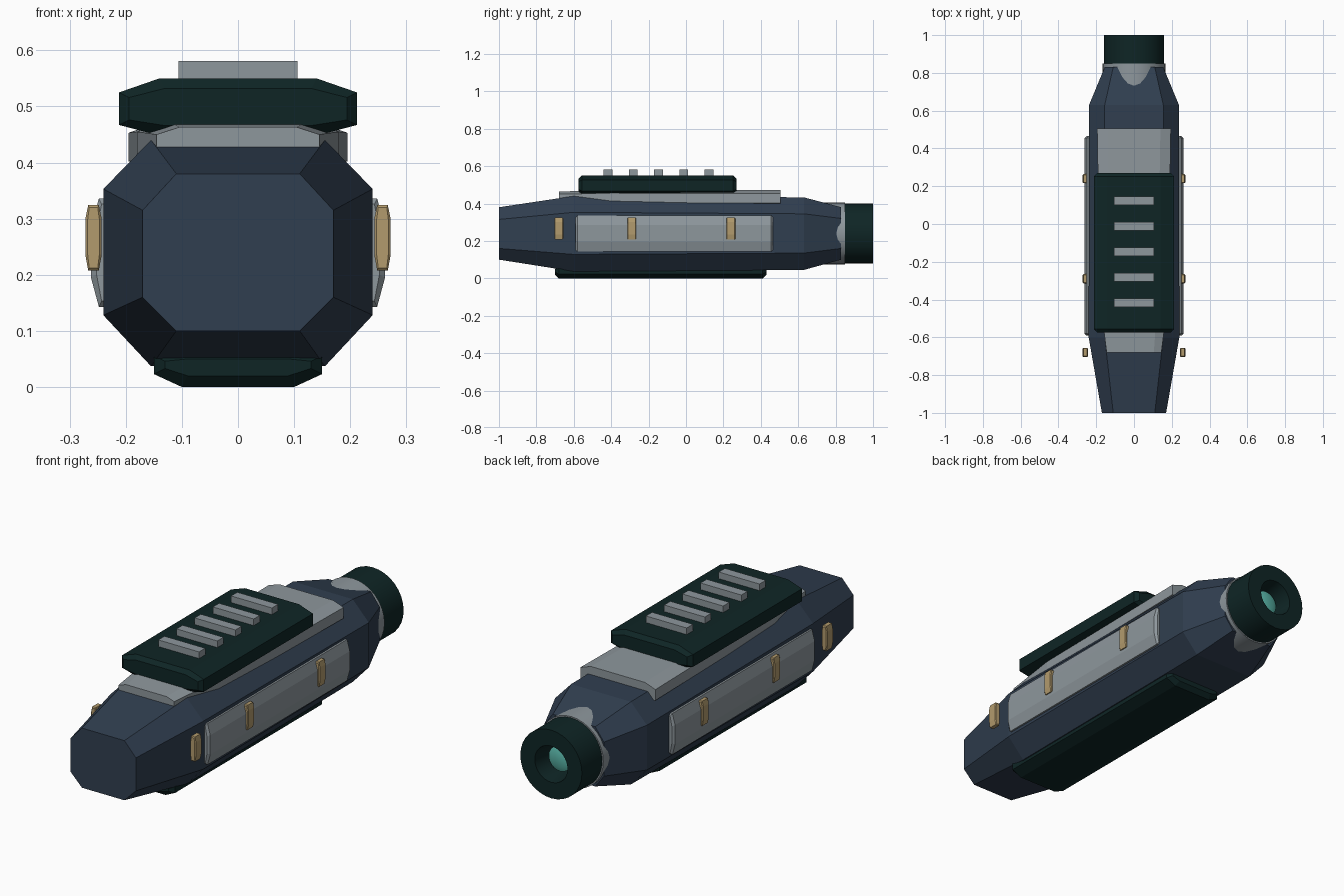
import bpy, bmesh, math

cube = bpy.data.objects.get("Cube")
if cube:
    bpy.data.objects.remove(cube, do_unlink=True)


def material(name, rgb):
    m = bpy.data.materials.new(name)
    m.use_nodes = True
    m.diffuse_color = (*rgb, 1)
    m.node_tree.nodes["Principled BSDF"].inputs["Base Color"].default_value = (*rgb, 1)
    return m


BLUE = material("slate blue", (0.030, 0.049, 0.080))
GREY = material("light grey", (0.27, 0.31, 0.335))
DARK = material("dark green rubber", (0.0045, 0.0185, 0.0185))
GOLD = material("brass", (0.45, 0.33, 0.155))
TEAL = material("teal glass", (0.10, 0.46, 0.39))


def octagon(y, hx, flat, z0, z1, z2, z3, cx=0):
    """Eight-sided section: half width, half flat width, four heights."""
    right = [(flat, z0), (hx, z1), (hx, z2), (flat, z3)]
    left = [(-x, z) for x, z in reversed(right)]
    return [(cx + x, y, z) for x, z in right + left]


def circle(y, r, cz=0.24, n=32):
    return [(r * math.cos(math.tau * i / n), y, cz + r * math.sin(math.tau * i / n))
            for i in range(n)]


def loft(name, rings, mat, closed=False, smooth=False):
    """Skin a row of matching sections, capped or joined end to start."""
    bm = bmesh.new()
    rows = [[bm.verts.new(p) for p in ring] for ring in rings]
    pairs = list(zip(rows, rows[1:]))
    if closed:
        pairs.append((rows[-1], rows[0]))
    else:
        bm.faces.new(rows[0])
        bm.faces.new(rows[-1])
    for a, b in pairs:
        for i in range(len(a)):
            j = (i + 1) % len(a)
            bm.faces.new((a[i], a[j], b[j], b[i]))
    bmesh.ops.recalc_face_normals(bm, faces=bm.faces)
    mesh = bpy.data.meshes.new(name)
    bm.to_mesh(mesh)
    bm.free()
    mesh.materials.append(mat)
    obj = bpy.data.objects.new(name, mesh)
    bpy.context.collection.objects.link(obj)
    if smooth:
        bpy.ops.object.select_all(action="DESELECT")
        obj.select_set(True)
        bpy.context.view_layer.objects.active = obj
        bpy.ops.object.shade_smooth_by_angle(angle=math.radians(30))
    return obj


def slab(name, y0, y1, section, mat, inset):
    """Prism with chamfered ends; section holds the octagon arguments."""
    hx, flat, z0, z1, z2, z3 = section[:6]
    cx = section[6] if len(section) > 6 else 0
    end = (hx - inset, flat - inset / 2, z0 + inset, z1 + inset / 2,
           z2 - inset / 2, z3 - inset)
    return loft(name, [octagon(y0, *end, cx), octagon(y0 + inset, *section),
                       octagon(y1 - inset, *section), octagon(y1, *end, cx)], mat)


# Main body
loft("body", [
    octagon(-1, 0.17, 0.11, 0.10, 0.16, 0.315, 0.38),
    octagon(-0.6, 0.24, 0.155, 0.037, 0.128, 0.353, 0.44),
    octagon(0.63, 0.238, 0.155, 0.045, 0.135, 0.345, 0.433),
    octagon(0.83, 0.155, 0.11, 0.10, 0.16, 0.32, 0.38)], BLUE)

# Eyepiece collar, hollow barrel and lens
loft("collar", [circle(0.68, 0.166), circle(0.85, 0.166)], GREY, smooth=True)
loft("eyepiece", [circle(0.84, 0.16), circle(1, 0.16), circle(1, 0.085),
                  circle(0.93, 0.075), circle(0.84, 0.07)],
     DARK, closed=True, smooth=True)
loft("lens", [circle(0.90, 0.06), circle(0.935, 0.058), circle(0.945, 0.035)], TEAL, smooth=True)

# Top mounting plate, grip pad and ribs
loft("top_plate", [
    octagon(-0.68, 0.145, 0.105, 0.41, 0.42, 0.45, 0.463),
    octagon(-0.4, 0.18, 0.125, 0.395, 0.405, 0.455, 0.475),
    octagon(0.505, 0.195, 0.14, 0.39, 0.402, 0.453, 0.472)], GREY)
slab("top_pad", -0.575, 0.27, (0.212, 0.14, 0.448, 0.467, 0.525, 0.55), DARK, 0.018)
for i in range(5):
    y = -0.417 + 0.135 * i
    loft(f"rib_{i + 1}", [octagon(y + s * 0.023, 0.106, 0.106, 0.53, 0.54, 0.57, 0.581)
                          for s in (-1, 1)], GREY)

# Underside pad
slab("bottom_pad", -0.70, 0.43, (0.15, 0.10, 0.0, 0.023, 0.056, 0.07), DARK, 0.02)

# Side panels with brass clips
for side, s in (("left", 1), ("right", -1)):
    slab(f"{side}_panel", -0.59, 0.465,
         (0.032, 0.018, 0.143, 0.195, 0.285, 0.336, s * 0.23), GREY, 0.01)
    for i, y in enumerate((-0.68, -0.29, 0.24)):
        slab(f"{side}_clip_{i + 1}", y - 0.024, y + 0.024,
             (0.0145, 0.0095, 0.208, 0.235, 0.3, 0.324, s * 0.2575), GOLD, 0.004)
